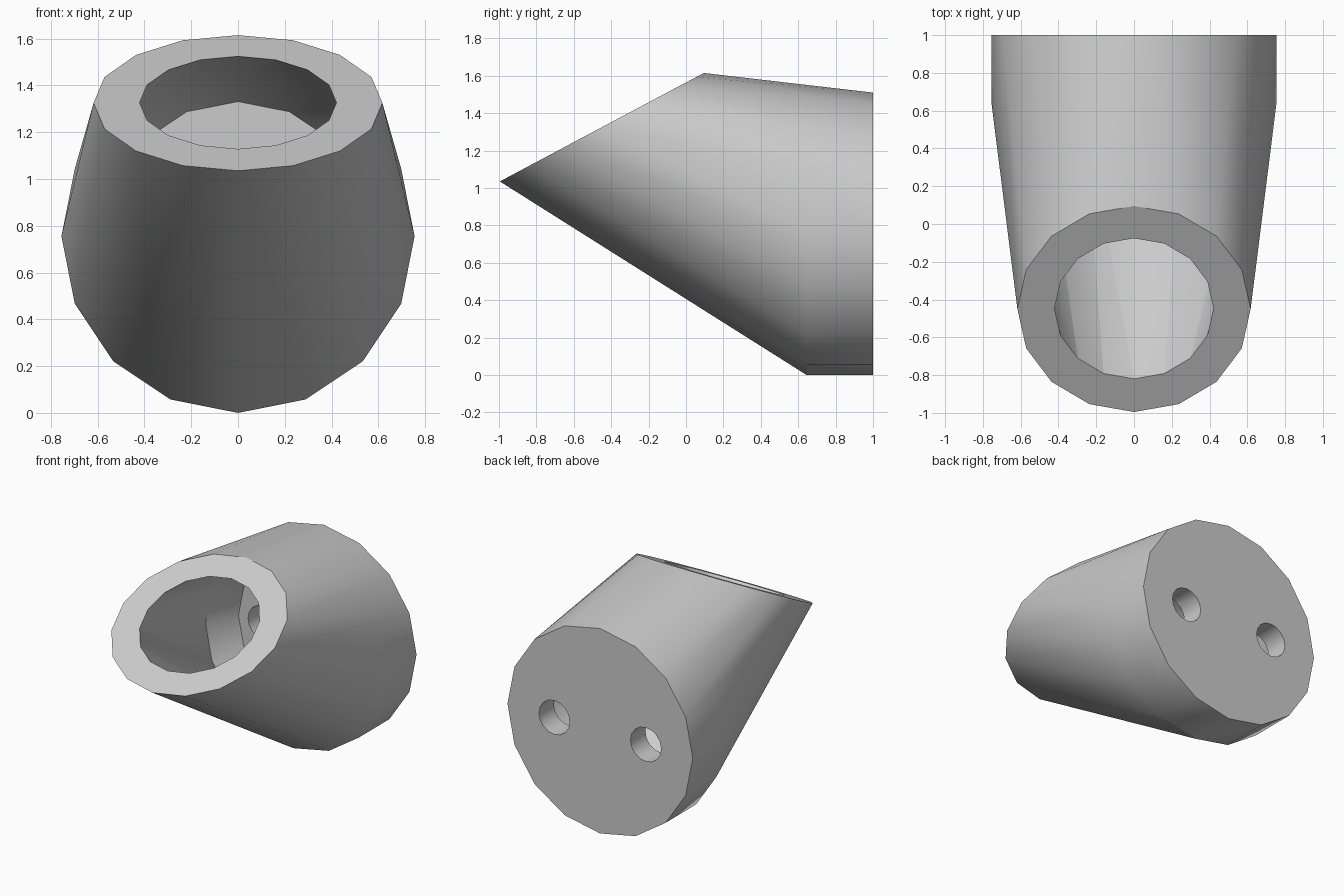
import bpy
import bmesh
from math import pi, sin, cos, radians
from mathutils import Matrix, Vector

SIDES = 16
BASE_Z = 0.755
RIM_CENTRE = Vector((0, -0.45, 1.325))
TILT = radians(28)

if "Cube" in bpy.data.objects:
    bpy.data.objects.remove(bpy.data.objects["Cube"], do_unlink=True)

grey = bpy.data.materials.new("light_grey")
grey.use_nodes = True
colour = (0.6, 0.6, 0.6, 1)
grey.diffuse_color = colour
grey.node_tree.nodes["Principled BSDF"].inputs["Base Color"].default_value = colour


def ring(radius, centre, tilt):
    """Regular polygon in the xy plane, tilted about x and moved."""
    turn = Matrix.Rotation(tilt, 3, "X")
    steps = [2 * pi * i / SIDES for i in range(SIDES)]
    return [turn @ Vector((radius * sin(a), radius * cos(a), 0)) + Vector(centre)
            for a in steps]


def upright(radius, y, x=0):
    """Ring parallel to the wall at depth y."""
    return ring(radius, (x, y, BASE_Z), pi / 2)


def hull(name, *rings):
    """Convex solid wrapped around several rings."""
    bm = bmesh.new()
    for points in rings:
        for p in points:
            bm.verts.new(p)
    bmesh.ops.convex_hull(bm, input=bm.verts[:])
    bmesh.ops.dissolve_limit(bm, angle_limit=radians(0.1),
                             verts=bm.verts[:], edges=bm.edges[:])
    bmesh.ops.recalc_face_normals(bm, faces=bm.faces[:])
    mesh = bpy.data.meshes.new(name)
    bm.to_mesh(mesh)
    bm.free()
    mesh.materials.append(grey)
    obj = bpy.data.objects.new(name, mesh)
    bpy.context.collection.objects.link(obj)
    return obj


# Solid body: wall flange blended into the tilted rim
body = hull("holder_body", ring(0.6175, RIM_CENTRE, TILT),
            upright(0.755, 0.645), upright(0.755, 1.0))

# Hollow: tilted mouth widening to the back, then a chamfer to the back wall
axis = Vector((0, -sin(TILT), cos(TILT)))
cutters = [hull("hollow_cutter", ring(0.42, RIM_CENTRE + axis * 0.003, TILT),
                upright(0.685, 0.6), upright(0.576, 0.828))]

# Two screw holes through the back wall
for side, x in (("left", 0.373), ("right", -0.373)):
    cutters.append(hull(side + "_screw_hole_cutter",
                        upright(0.125, 0.75, x), upright(0.125, 1.1, x)))

# Cut the body and drop the cutters
bpy.context.view_layer.objects.active = body
for cutter in cutters:
    cutter.hide_render = True
    mod = body.modifiers.new(cutter.name, "BOOLEAN")
    mod.operation = "DIFFERENCE"
    mod.solver = "EXACT"
    mod.object = cutter
    bpy.ops.object.modifier_apply(modifier=mod.name)
    bpy.data.objects.remove(cutter, do_unlink=True)

# Smooth walls with crisp rims
bpy.ops.object.select_all(action="DESELECT")
body.select_set(True)
bpy.ops.object.shade_smooth_by_angle(angle=radians(30))
